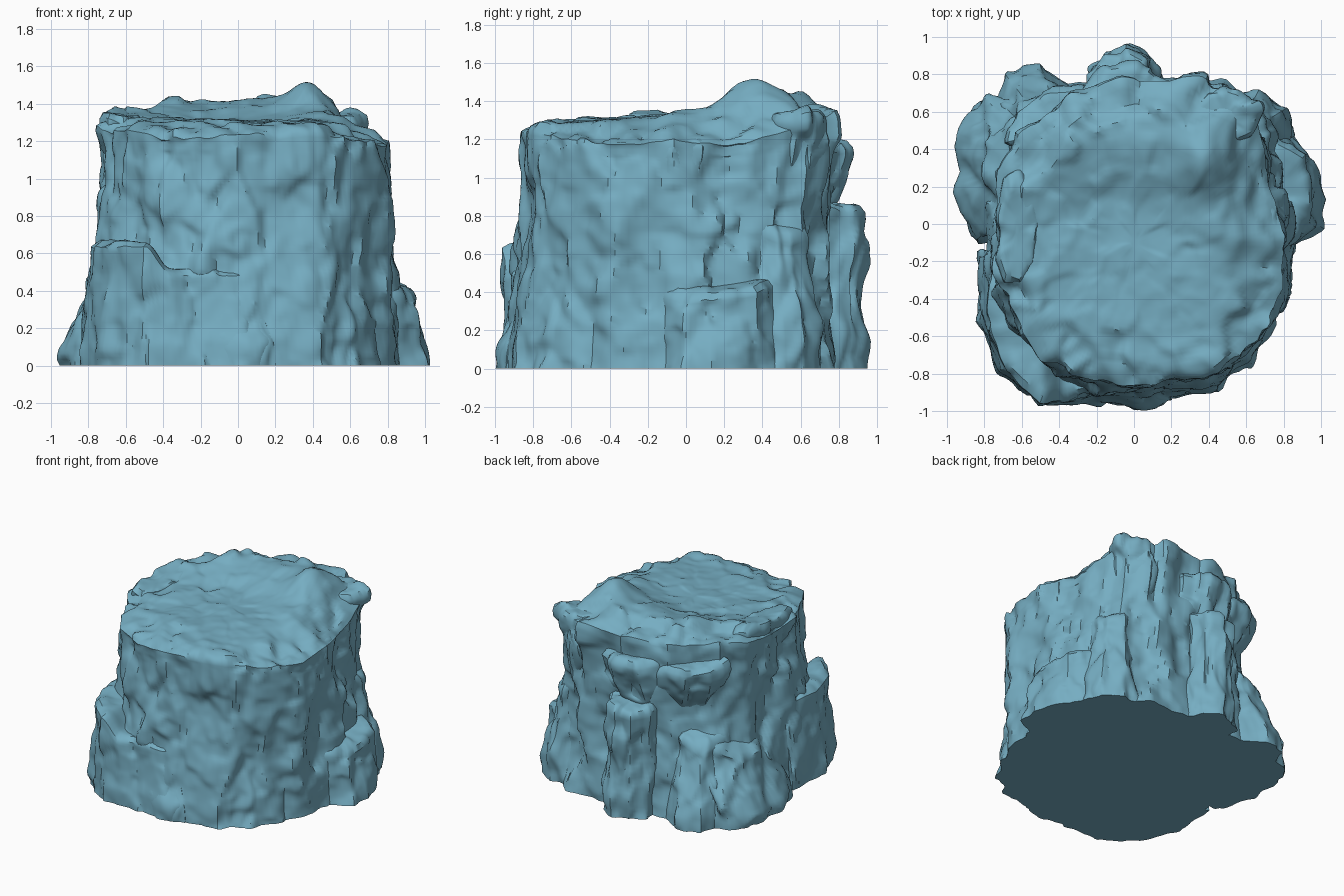
import bpy, bmesh, math, random
from mathutils import Vector, noise

cube = bpy.data.objects.get("Cube")
if cube:
    bpy.data.objects.remove(cube, do_unlink=True)

stone = bpy.data.materials.new("blue_grey_stone")
stone.use_nodes = True
COLOUR = (0.18, 0.42, 0.54, 1)
stone.diffuse_color = COLOUR
stone.node_tree.nodes["Principled BSDF"].inputs["Base Color"].default_value = COLOUR
parts = []


def facet(p, freq, squash, crisp):
    """Tilted planes, one per cell of a stretched pattern, blended at the cell borders."""
    q = Vector((p.x * freq, p.y * freq, p.z * freq * squash))
    distances, sites = noise.voronoi(q)
    total = weight = 0
    for d, site in zip(distances, sites):
        w = math.exp(-crisp * (d - distances[0]))
        plane = noise.noise(site * 5.3) + 1.5 * noise.noise_vector(site * 3.7).dot(q - site)
        total += w * plane
        weight += w
    return total / weight


def roughness(p, squash):
    return (0.06 * facet(p, 2.8, squash, 25) + 0.05 * facet(p, 6.5, squash, 18)
            + 0.02 * facet(p, 12, squash + 0.2, 12))


def resample(points, steps):
    """Even points along every segment of a closed outline."""
    ring = []
    for a, b in zip(points, points[1:] + points[:1]):
        ring += [Vector(a).lerp(Vector(b), i / steps) for i in range(steps)]
    return ring


def smoothstep(lo, hi, x):
    t = min(1, max(0, (x - lo) / (hi - lo)))
    return t * t * (3 - 2 * t)


def rock(name, bottom, top, z0, height, rows, caps, steps, waist=0.0, amount=1.0, drop=0.0):
    """Loft from a bottom to a top outline, cap it, and chip the surface."""
    low, high = resample(bottom, steps), resample(top, steps)
    n = len(low)
    mid_low = sum(low, Vector((0, 0))) / n
    mid_high = sum(high, Vector((0, 0))) / n
    bm = bmesh.new()
    rings = []
    up = Vector((0, 0, 1))
    # The rim steps down towards the back only
    drops = [drop * smoothstep(-0.6, 0.3, b.y) for b in high]

    # Walls
    for r in range(rows):
        t = r / rows
        w = smoothstep(0, 1, t)
        mid = mid_low.lerp(mid_high, w)
        ring = []
        for a, b, step in zip(low, high, drops):
            out = a.lerp(b, w) - mid
            xy = mid + out * (1 - waist * math.sin(math.pi * t))
            z = z0 + t * (height(b.x, b.y) - step - 0.035 - z0)
            p = Vector((xy.x, xy.y, z))
            d = out.to_3d().normalized()
            if t > 0.93:
                d = (d + up * 0.4).normalized()
            ring.append(bm.verts.new(p + d * roughness(p, 0.5) * amount))
        rings.append(ring)

    # Top, with a broken lower step along its rim
    for c in range(caps):
        s = 1 - c / caps
        ring = []
        for b, step in zip(high, drops):
            xy = mid_high.lerp(b, s)
            edge = 0.8 + 0.2 * noise.noise(Vector((b.x * 4, b.y * 4, 0)))
            z = height(xy.x, xy.y) - step * smoothstep(edge, edge + 0.08, s) - 0.035 * s ** 16
            p = Vector((xy.x, xy.y, z))
            out = (b - mid_high).to_3d().normalized()
            d = (up + out * max(0, s - 0.85) * 7).normalized()
            strength = 0.25 + 0.75 * s ** 3
            ring.append(bm.verts.new(p + d * roughness(p, 0.5) * strength * amount))
        rings.append(ring)

    for a, b in zip(rings, rings[1:]):
        for i in range(n):
            j = (i + 1) % n
            bm.faces.new((a[i], a[j], b[j], b[i]))
    bm.faces.new(rings[0][::-1])
    bm.faces.new(rings[-1])
    bmesh.ops.smooth_vert(bm, verts=[v for ring in rings[1:] for v in ring], factor=0.2,
                          use_axis_x=True, use_axis_y=True, use_axis_z=True)
    bmesh.ops.recalc_face_normals(bm, faces=bm.faces)
    mesh = bpy.data.meshes.new(name)
    bm.to_mesh(mesh)
    bm.free()
    mesh.materials.append(stone)
    obj = bpy.data.objects.new(name, mesh)
    bpy.context.collection.objects.link(obj)
    parts.append(obj)


def bump(x, y, cx, cy, rx, ry):
    return math.exp(-((x - cx) / rx) ** 2 - ((y - cy) / ry) ** 2)


def plateau(x, y):
    """Sloping summit with a peak near the back."""
    z = 1.34 + 0.09 * y - 0.07 * smoothstep(0.4, 0.8, x)
    return (z + 0.13 * bump(x, y, 0.38, 0.33, 0.12, 0.17)
            + 0.05 * bump(x, y, 0.18, 0.45, 0.28, 0.25)
            + 0.04 * bump(x, y, -0.42, 0.4, 0.25, 0.2)
            - 0.04 * bump(x, y, 0.0, 0.1, 0.4, 0.3))


# Main trunk of rock
base_outline = [
    (0.86, 0), (0.84, -0.4), (0.65, -0.69), (0.53, -0.86), (0.2, -0.93), (-0.05, -0.93),
    (-0.3, -0.9), (-0.52, -0.86), (-0.68, -0.7), (-0.78, -0.4), (-0.79, 0), (-0.78, 0.3),
    (-0.68, 0.54), (-0.4, 0.73), (0, 0.8), (0.45, 0.75), (0.72, 0.6), (0.84, 0.3)]
top_outline = [
    (0.79, 0), (0.82, -0.35), (0.66, -0.62), (0.44, -0.79), (0.2, -0.84), (-0.05, -0.86),
    (-0.3, -0.84), (-0.5, -0.73), (-0.62, -0.52), (-0.73, -0.32), (-0.75, 0), (-0.72, 0.28),
    (-0.55, 0.52), (-0.33, 0.69), (0, 0.77), (0.35, 0.76), (0.62, 0.65), (0.73, 0.35)]
rock("rock_trunk", base_outline, top_outline, 0, plateau, 66, 34, 11, waist=0.035, drop=0.06)

# Ledge wrapped around the front corner
ledge_low = [(0.2, -0.94), (-0.02, -0.96), (-0.27, -0.93), (-0.52, -0.96), (-0.72, -0.79),
             (-0.85, -0.5), (-0.81, -0.15), (-0.5, -0.2), (0.1, -0.6)]
ledge_high = [(0.1, -0.87), (-0.04, -0.9), (-0.27, -0.9), (-0.5, -0.95), (-0.69, -0.77),
              (-0.78, -0.48), (-0.74, -0.15), (-0.5, -0.2), (0, -0.6)]
rock("front_ledge", ledge_low, ledge_high, 0,
     lambda x, y: 0.66 - 0.15 * smoothstep(-0.5, -0.36, x), 30, 10, 11, amount=0.8)


def boulder(name, seed, centre, radii, z0, z1, taper, lean=(0, 0), slope=(0, 0), boxy=0.85):
    """Angular block with a jittered outline, leaning towards its top."""
    rng = random.Random(seed)
    low, high = [], []
    for k in range(9):
        a = -math.tau * (k + rng.uniform(-0.2, 0.2)) / 9
        c, s = math.cos(a), math.sin(a)
        size = rng.uniform(0.94, 1.04)
        x = math.copysign(abs(c) ** boxy, c) * radii[0] * size
        y = math.copysign(abs(s) ** boxy, s) * radii[1] * size
        high_size = taper * rng.uniform(0.9, 1.08)
        low.append((centre[0] + x, centre[1] + y))
        high.append((centre[0] + x * high_size + lean[0], centre[1] + y * high_size + lean[1]))

    def lid(x, y):
        return z1 + slope[0] * (x - centre[0]) + slope[1] * (y - centre[1])

    rock(name, low, high, z0, lid, 28, 10, 9, amount=0.9)


# Blocks leaning on the trunk
boulder("left_foot", 1, (-0.72, 0.3), (0.26, 0.42), 0, 0.52, 0.72, (0.1, 0), (0.6, 0), 0.9)
boulder("right_foot", 2, (0.76, 0.17), (0.25, 0.34), 0, 0.44, 0.9, (-0.01, 0), (-0.2, 0.1), 1.1)
boulder("back_column", 3, (-0.04, 0.73), (0.21, 0.23), 0, 0.86, 0.86, (-0.02, 0), (0.1, -0.1))
boulder("back_right_block", 4, (0.61, 0.49), (0.25, 0.22), 0, 0.78, 0.78, (-0.05, -0.03), (-0.5, -0.3))
boulder("back_left_foot", 5, (-0.54, 0.58), (0.24, 0.25), 0, 0.62, 0.85, (0.08, -0.1), (0.4, -0.4))

# Overhanging slabs, rooted inside the trunk
boulder("back_left_bulge", 6, (-0.27, 0.42), (0.28, 0.22), 0.72, 1.2, 1, (-0.1, 0.09), (0, -0.15), 1)
boulder("back_crag", 10, (-0.03, 0.53), (0.26, 0.2), 0.72, 1.22, 1, (0, 0.13), (0, -0.15), 1)
boulder("back_rim_slab", 7, (0.44, 0.5), (0.18, 0.15), 0.75, 1.35, 1, (0.05, 0.07), (-0.1, 0))
boulder("left_rim_slab", 8, (-0.54, -0.03), (0.13, 0.3), 0.7, 1.34, 1, (-0.08, 0), (-0.05, 0.05))
boulder("right_rim_slab", 9, (0.62, -0.1), (0.14, 0.26), 0.6, 1.22, 1, (0.05, 0), (-0.1, 0))

# Smooth shading with sharp breaks
bpy.ops.object.select_all(action='DESELECT')
for o in parts:
    o.select_set(True)
bpy.context.view_layer.objects.active = parts[0]
bpy.ops.object.shade_smooth_by_angle(angle=math.radians(35))
